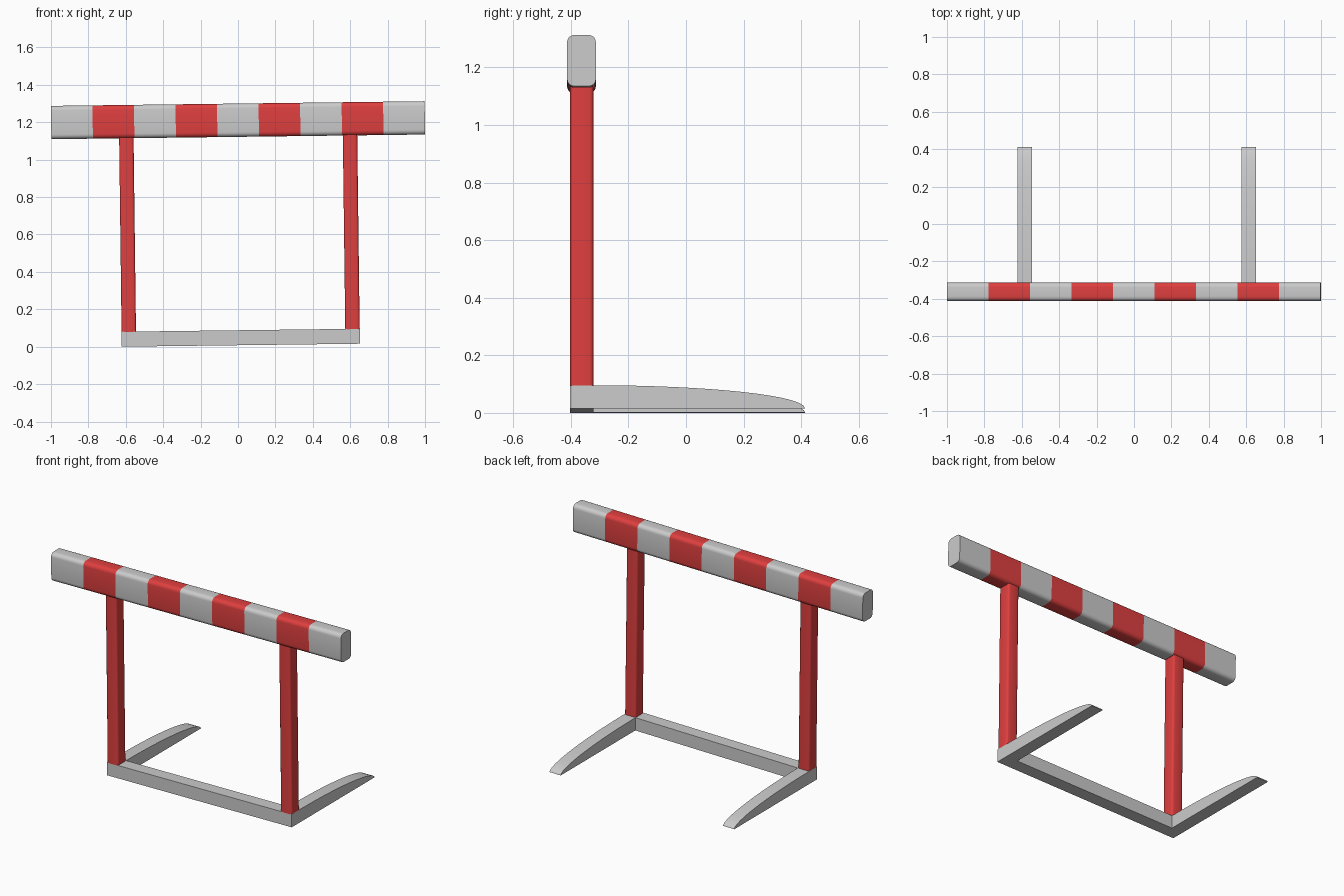
import bpy, bmesh, math
from mathutils import Matrix

if "Cube" in bpy.data.objects:
    bpy.data.objects.remove(bpy.data.objects["Cube"])

TILT = 0.0125
FRAME = Matrix.Translation((0.015, 0, 0.008)) @ Matrix.Rotation(-TILT, 4, 'Y')

red = bpy.data.materials.new("red_paint")
red.diffuse_color = (0.74, 0.05, 0.05, 1)
red.use_nodes = True
red.node_tree.nodes["Principled BSDF"].inputs["Base Color"].default_value = red.diffuse_color


def finish(name, bm, mat=None, smooth=True):
    bmesh.ops.remove_doubles(bm, verts=bm.verts, dist=1e-5)
    bmesh.ops.recalc_face_normals(bm, faces=bm.faces)
    me = bpy.data.meshes.new(name)
    bm.to_mesh(me)
    bm.free()
    ob = bpy.data.objects.new(name, me)
    bpy.context.collection.objects.link(ob)
    ob.matrix_world = FRAME
    if mat:
        me.materials.append(mat)
    if smooth:
        bpy.ops.object.select_all(action='DESELECT')
        ob.select_set(True)
        bpy.context.view_layer.objects.active = ob
        bpy.ops.object.shade_smooth_by_angle(angle=math.radians(35))
    return ob


def rounded_rect(cu, cv, w, h, r, n):
    pts = []
    for q, (su, sv) in enumerate(((1, 1), (-1, 1), (-1, -1), (1, -1))):
        for i in range(n + 1):
            a = (q + i / n) * math.pi / 2
            pts.append((cu + su * (w / 2 - r) + r * math.cos(a),
                        cv + sv * (h / 2 - r) + r * math.sin(a)))
    return pts


def extrude(bm, start, end, cap_start=False, cap_end=False):
    a = [bm.verts.new(p) for p in start]
    b = [bm.verts.new(p) for p in end]
    n = len(a)
    for i in range(n):
        bm.faces.new((a[i], a[(i + 1) % n], b[(i + 1) % n], b[i]))
    if cap_start:
        bm.faces.new(a[::-1])
    if cap_end:
        bm.faces.new(b)


# Striped top bar: nine equal sections, closed at the two ends
section = rounded_rect(-0.363, 1.203, 0.1, 0.178, 0.025, 5)
STRIPES, HALF = 9, 0.999
for i in range(STRIPES):
    bm = bmesh.new()
    x0 = -HALF + 2 * HALF * i / STRIPES
    x1 = x0 + 2 * HALF / STRIPES
    extrude(bm, [(x0, y, z) for y, z in section], [(x1, y, z) for y, z in section],
            i == 0, i == STRIPES - 1)
    finish(f"bar_stripe_{i + 1}", bm, red if i % 2 else None)

# Upright posts
for side, cx in (("left", -0.598), ("right", 0.598)):
    bm = bmesh.new()
    ring = rounded_rect(cx, -0.362, 0.077, 0.08, 0.012, 3)
    extrude(bm, [(x, y, 0.078) for x, y in ring], [(x, y, 1.118) for x, y in ring],
            True, True)
    finish(f"{side}_post", bm, red)

# Base feet with an elliptical taper toward the back
profile = [(-0.402, 0), (0.413, 0)]
for i in range(1, 17):
    a = i / 16 * math.pi / 2
    profile.append((-0.322 + 0.735 * math.cos(a), 0.08 * math.sin(a)))
profile.append((-0.402, 0.08))
for side, s in (("left", -1), ("right", 1)):
    bm = bmesh.new()
    extrude(bm, [(s * 0.56, y, z) for y, z in profile],
            [(s * 0.637, y, z) for y, z in profile], True, True)
    finish(f"{side}_foot", bm)

# Base crossbar joining the feet
bm = bmesh.new()
rect = [(-0.402, 0), (-0.322, 0), (-0.322, 0.08), (-0.402, 0.08)]
extrude(bm, [(-0.56, y, z) for y, z in rect], [(0.56, y, z) for y, z in rect])
finish("base_crossbar", bm, smooth=False)
